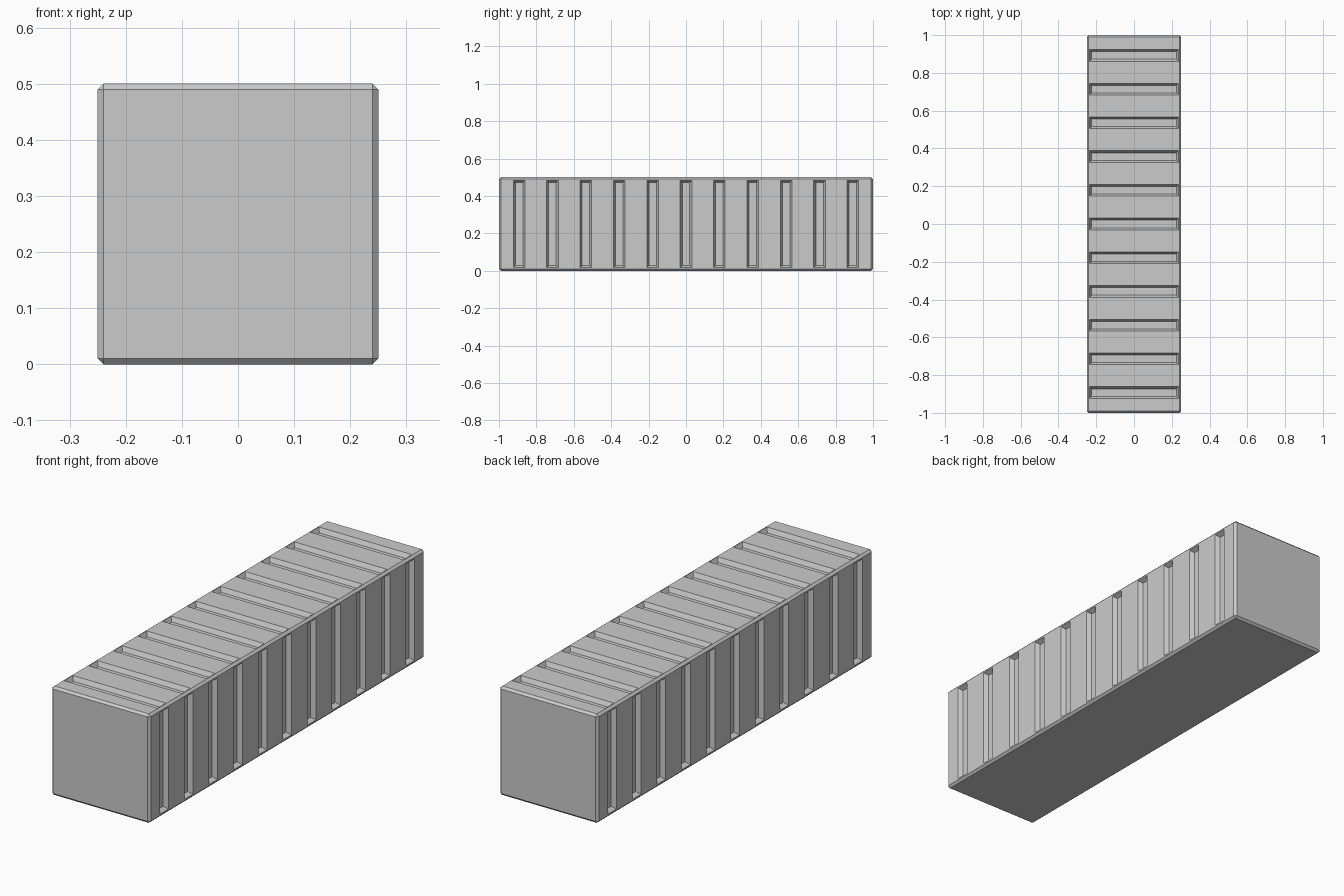
import bpy, bmesh
from mathutils import Vector

if "Cube" in bpy.data.objects:
    bpy.data.objects.remove(bpy.data.objects["Cube"])

COUNT, SPACING = 11, 0.1785
DEPTH, TAPER = 0.02, 0.011


def make_object(name, bm):
    bmesh.ops.recalc_face_normals(bm, faces=bm.faces[:])
    mesh = bpy.data.meshes.new(name)
    bm.to_mesh(mesh)
    bm.free()
    obj = bpy.data.objects.new(name, mesh)
    bpy.context.collection.objects.link(obj)
    return obj


def add_groove(bm, centre, outward, along, half_len):
    """Tapered groove cutter: wide above the surface, narrower at its floor."""
    across = Vector((0, 1, 0))
    rings = []
    for d in (-0.01, DEPTH):
        shrink = TAPER * d / DEPTH
        a, b = half_len - shrink, 0.031 - shrink
        rings.append([bm.verts.new(centre - outward * d + along * a * s + across * b * t)
                      for s, t in ((-1, -1), (1, -1), (1, 1), (-1, 1))])
    low, high = rings
    bm.faces.new(low[::-1])
    bm.faces.new(high)
    for i in range(4):
        j = (i + 1) % 4
        bm.faces.new((low[i], low[j], high[j], high[i]))


# Chamfered long block
bm = bmesh.new()
bmesh.ops.create_cube(bm, size=1)
bmesh.ops.scale(bm, vec=(0.5, 2, 0.5), verts=bm.verts)
bmesh.ops.translate(bm, vec=(0, 0, 0.25), verts=bm.verts)
bmesh.ops.bevel(bm, geom=bm.edges[:], offset=0.01, segments=1, affect='EDGES')
body = make_object("ribbed_container", bm)

# Grooves on both long sides and the top
bm = bmesh.new()
X, Z = Vector((1, 0, 0)), Vector((0, 0, 1))
for i in range(COUNT):
    y = (i - (COUNT - 1) / 2) * SPACING
    add_groove(bm, Vector((0.25, y, 0.25)), X, Z, 0.233)
    add_groove(bm, Vector((-0.25, y, 0.25)), -X, Z, 0.233)
    add_groove(bm, Vector((0, y, 0.5)), Z, X, 0.236)
cutter = make_object("groove_cutter", bm)
cutter.hide_render = True

# Carve the grooves, then drop the cutter
mod = body.modifiers.new("grooves", 'BOOLEAN')
mod.operation = 'DIFFERENCE'
mod.solver = 'EXACT'
mod.object = cutter
bpy.context.view_layer.objects.active = body
bpy.ops.object.modifier_apply(modifier=mod.name)
bpy.data.objects.remove(cutter)
